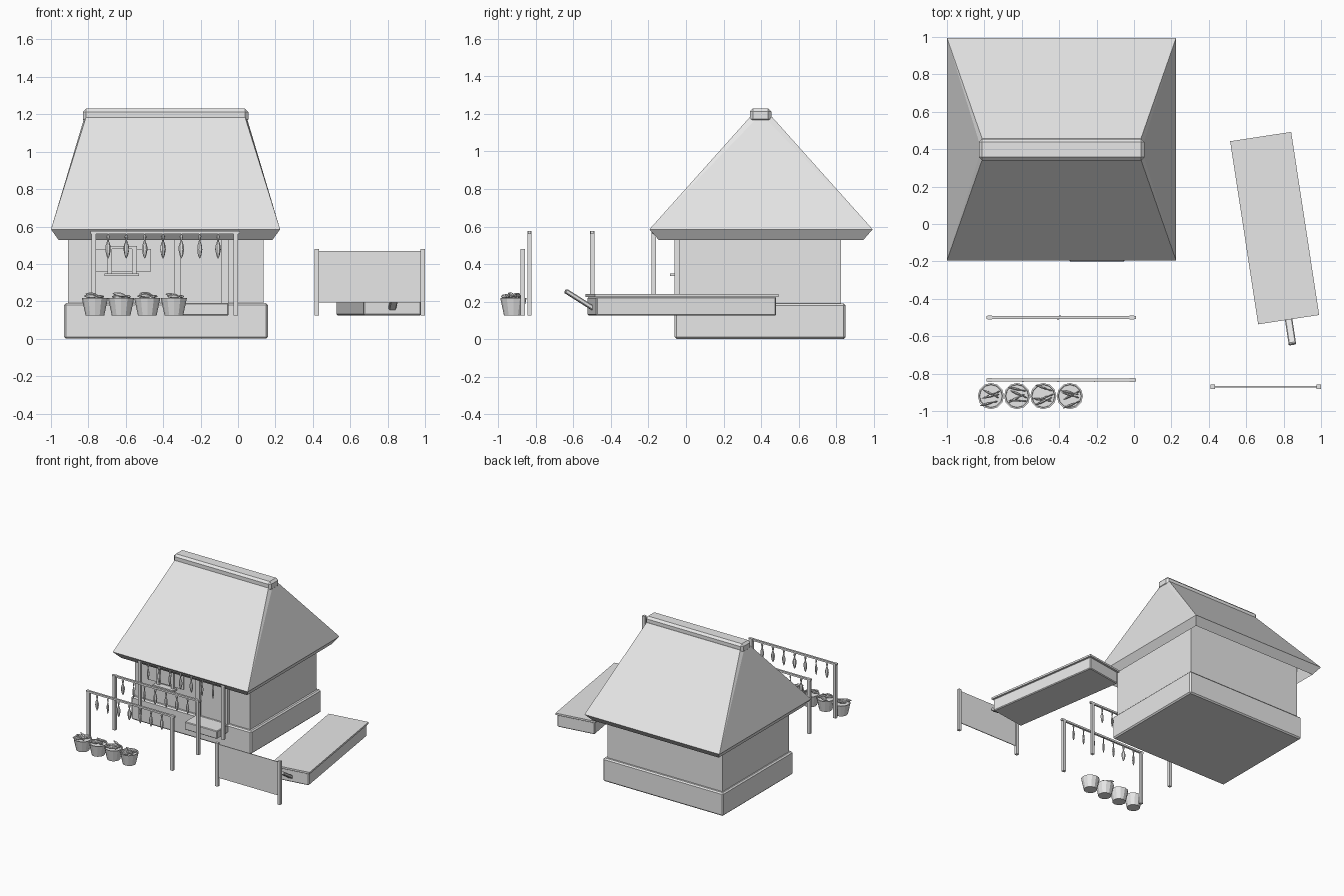
import bpy, math, random
from mathutils import Matrix, Vector

random.seed(3)
cube = bpy.data.objects.get("Cube")
if cube:
    bpy.data.objects.remove(cube, do_unlink=True)

grey = bpy.data.materials.new("pale grey")
grey.use_nodes = True
grey.diffuse_color = (0.8, 0.8, 0.8, 1)
grey.node_tree.nodes["Principled BSDF"].inputs["Base Color"].default_value = (0.8, 0.8, 0.8, 1)

GROUND = 0.125


def mesh_object(name, verts, faces):
    me = bpy.data.meshes.new(name)
    me.from_pydata(verts, [], faces)
    me.materials.append(grey)
    ob = bpy.data.objects.new(name, me)
    bpy.context.collection.objects.link(ob)
    return ob


def box(name, x, y, z, bevel=0.0, turn=None):
    """Box from (low, high) ranges, optionally transformed and chamfered."""
    verts = [Vector((a, b, c)) for c in z for b in y for a in x]
    if turn:
        verts = [turn @ v for v in verts]
    ob = mesh_object(name, verts, [(0, 2, 3, 1), (4, 5, 7, 6), (0, 1, 5, 4),
                                   (2, 6, 7, 3), (0, 4, 6, 2), (1, 3, 7, 5)])
    if bevel:
        mod = ob.modifiers.new("chamfer", 'BEVEL')
        mod.width = bevel
        mod.segments = 1
    return ob


def lathe(name, profile, sides, matrix, flat=1.0):
    """Stack of rings (radius, height) capped at both ends."""
    verts, faces = [], []
    for r, h in profile:
        for i in range(sides):
            a = math.tau * i / sides
            verts.append(matrix @ Vector((r * math.cos(a), flat * r * math.sin(a), h)))
    for k in range(len(profile) - 1):
        for i in range(sides):
            j = (i + 1) % sides
            faces.append((k * sides + i, k * sides + j, (k + 1) * sides + j, (k + 1) * sides + i))
    last = (len(profile) - 1) * sides
    faces.append(tuple(reversed(range(sides))))
    faces.append(tuple(range(last, last + sides)))
    return mesh_object(name, verts, faces)


# House body
box("foundation", (-0.93, 0.16), (-0.06, 0.85), (0, 0.19), 0.01)
box("walls", (-0.91, 0.135), (-0.035, 0.825), (0.18, 0.62))

# Hipped roof shell with narrow facets along the hips
cx, cy = -0.3875, 0.4
corners = [(-1, -1), (1, -1), (1, 1), (-1, 1)]
verts = [(cx + 0.6125 * sx, cy + 0.595 * sy, 0.585) for sx, sy in corners]
for sx, sy in corners:
    verts.append((cx + 0.425 * sx, cy + 0.058 * sy, 1.185))
    verts.append((cx + 0.435 * sx, cy + 0.02 * sy, 1.18))
faces = [(0, 1, 6, 4), (1, 2, 9, 7), (2, 3, 10, 8), (3, 0, 5, 11),
         (0, 4, 5), (1, 7, 6), (2, 8, 9), (3, 11, 10),
         (4, 6, 7, 9, 8, 10, 11, 5)]
roof = mesh_object("roof", verts, faces)
shell = roof.modifiers.new("thatch thickness", 'SOLIDIFY')
shell.thickness = 0.085
shell.offset = -1
box("ridge_cap", (-0.83, 0.055), (0.34, 0.455), (1.155, 1.23), 0.017)

# Window, shutter and door on the front wall
box("shutter_panel", (-0.78, -0.465), (-0.045, -0.03), (0.36, 0.48))
for x in (-0.685, -0.555):
    box("window_post", (x - 0.012, x + 0.012), (-0.06, -0.03), (0.34, 0.495))
box("window_sill", (-0.715, -0.53), (-0.085, -0.03), (0.335, 0.35))
box("window_head", (-0.7, -0.54), (-0.06, -0.03), (0.48, 0.497))
for x in (-0.325, -0.07):
    box("door_post", (x - 0.018, x + 0.018), (-0.06, -0.03), (0.19, 0.57))
box("door_head", (-0.343, -0.052), (-0.06, -0.03), (0.55, 0.58))
box("door_panel", (-0.31, -0.085), (-0.042, -0.03), (0.19, 0.56))
box("door_step", (-0.345, -0.05), (-0.2, -0.05), (GROUND, 0.19), 0.005)

# Drying racks with hanging fish
fish_profile = [(0.002, 0), (0.01, -0.012), (0.004, -0.035), (0.014, -0.065),
                (0.015, -0.085), (0.009, -0.115), (0.002, -0.13)]
for y in (-0.172, -0.5, -0.835):
    for x in (-0.77, -0.012):
        box("rack_post", (x - 0.012, x + 0.012), (y - 0.011, y + 0.011), (GROUND, 0.575))
    box("rack_rail", (-0.788, 0.012), (y - 0.008, y + 0.008), (0.56, 0.575))
    for i in range(7):
        spin = Matrix.Rotation(random.uniform(-0.7, 0.7), 4, 'Z')
        place = Matrix.Translation((-0.695 + 0.098 * i, y, 0.56)) @ spin
        lathe("hanging_fish", fish_profile, 6, place, 0.5)

# Buckets of fish
for x in (-0.765, -0.625, -0.485, -0.343):
    spot = Matrix.Translation((x, -0.92, GROUND))
    lathe("bucket", [(0.05, 0), (0.07, 0.093), (0.062, 0.093), (0.06, 0.082)], 12, spot)
    for i in range(4):
        aim = (Matrix.Translation((random.uniform(-0.01, 0.01) + 0.045, 0.018 * (i - 1.5), 0.1))
               @ Matrix.Rotation(random.uniform(-0.5, 0.5), 4, 'Z')
               @ Matrix.Rotation(math.radians(90 + random.uniform(-12, 12)), 4, 'Y'))
        lathe("bucket_fish", [(r * 0.8, h * 0.75) for r, h in fish_profile], 6, spot @ aim, 0.6)

# Banner screen
for x in (0.422, 0.987):
    box("screen_post", (x - 0.012, x + 0.012), (-0.882, -0.858), (GROUND, 0.48))
box("screen_panel", (0.43, 0.98), (-0.873, -0.867), (0.195, 0.47))

# Long chest with lid and pull handle
turn = Matrix.Translation((0.752, -0.022, 0)) @ Matrix.Rotation(math.radians(8.7), 4, 'Z')
box("chest_body", (-0.155, 0.155), (-0.485, 0.485), (GROUND, 0.225), 0.006, turn)
box("chest_lid", (-0.165, 0.165), (-0.495, 0.495), (0.225, 0.24), 0, turn)
pull = turn @ Matrix.Translation((0, -0.48, 0.165)) @ Matrix.Rotation(math.radians(-32), 4, 'X')
box("chest_handle", (-0.02, 0.02), (-0.175, 0.01), (-0.012, 0.012), 0.005, pull)
